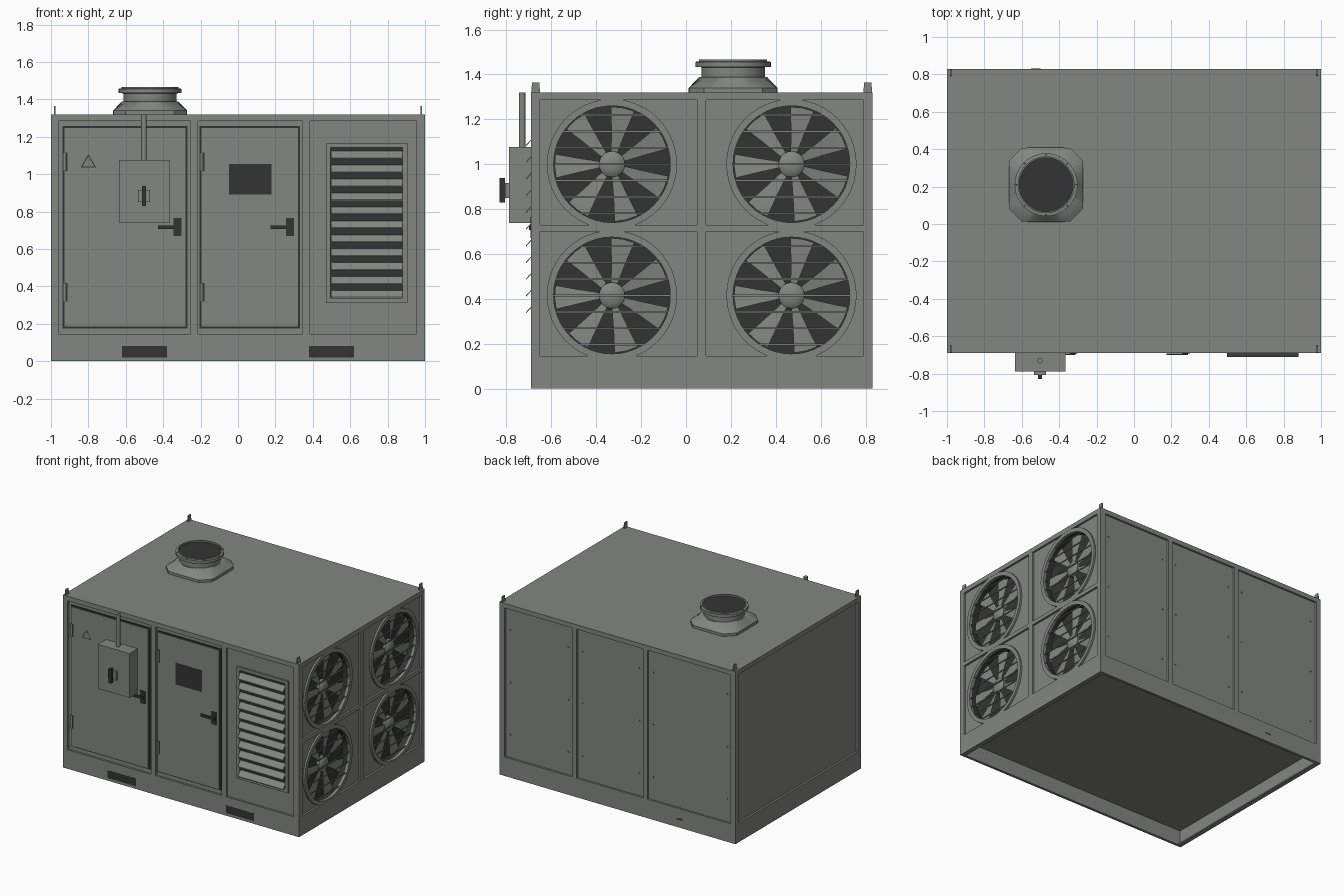
import bpy, bmesh, math
from mathutils import Matrix, Vector

if "Cube" in bpy.data.objects:
    bpy.data.objects.remove(bpy.data.objects["Cube"])


def material(name, rgb):
    m = bpy.data.materials.new(name)
    m.diffuse_color = (*rgb, 1)
    m.use_nodes = True
    m.node_tree.nodes["Principled BSDF"].inputs["Base Color"].default_value = m.diffuse_color
    return m


GREY = material("grey_paint", (0.225, 0.238, 0.22))
DARK = material("dark_grey", (0.034, 0.034, 0.034))


def finish(name, bm, mat, smooth=False):
    me = bpy.data.meshes.new(name)
    bm.to_mesh(me)
    bm.free()
    me.materials.append(mat)
    ob = bpy.data.objects.new(name, me)
    bpy.context.collection.objects.link(ob)
    if smooth:
        bpy.ops.object.select_all(action='DESELECT')
        ob.select_set(True)
        bpy.context.view_layer.objects.active = ob
        bpy.ops.object.shade_smooth_by_angle(angle=math.radians(35))
    return ob


def boxes(name, mat, *spans):
    """Boxes given as (x0, x1, y0, y1, z0, z1)."""
    bm = bmesh.new()
    for x0, x1, y0, y1, z0, z1 in spans:
        m = Matrix.Translation(((x0 + x1) / 2, (y0 + y1) / 2, (z0 + z1) / 2))
        bmesh.ops.create_cube(bm, size=1, matrix=m @ Matrix.Diagonal((x1 - x0, y1 - y0, z1 - z0, 1)))
    return finish(name, bm, mat)


def cylinders(name, mat, axis, r, depth, centres, n=32):
    rot = Vector((0, 0, 1)).rotation_difference(Vector(axis)).to_matrix().to_4x4()
    bm = bmesh.new()
    for c in centres:
        bmesh.ops.create_cone(bm, cap_ends=True, segments=n, radius1=r, radius2=r, depth=depth,
                              matrix=Matrix.Translation(c) @ rot)
    return finish(name, bm, mat, True)


def lathe(name, mat, profile, centre, axis='Z', n=48, closed=False):
    """Spin (radius, height) points about an axis."""
    bm = bmesh.new()
    rings = []
    for i in range(n):
        a = 2 * math.pi * i / n
        c, s = math.cos(a), math.sin(a)
        rings.append([bm.verts.new(Vector(centre) + Vector((r * c, r * s, h) if axis == 'Z' else (h, r * c, r * s)))
                      for r, h in profile])
    k = len(profile)
    for i in range(n):
        p, q = rings[i], rings[(i + 1) % n]
        for j in range(k if closed else k - 1):
            bm.faces.new((p[j], q[j], q[(j + 1) % k], p[(j + 1) % k]))
    bmesh.ops.remove_doubles(bm, verts=bm.verts, dist=1e-5)
    bmesh.ops.recalc_face_normals(bm, faces=bm.faces)
    return finish(name, bm, mat, True)


F, B = -0.69, 0.83             # front and back planes
T = 0.015                      # panel recess
Z0, Z1 = 0.145, 1.285          # panel bottom and top
FANS = [(y, z) for y in (-0.33, 0.47) for z in (0.415, 1.0)]

# Housing core with round fan openings
core = boxes("housing", GREY, (-1 + T, 1 - T, F + T, B - T, 0.125, 1.3))
cutter = cylinders("fan_cutter", GREY, (1, 0, 0), 0.262, 0.16, [(1, y, z) for y, z in FANS], 48)
mod = core.modifiers.new("fan_openings", 'BOOLEAN')
mod.operation, mod.solver, mod.object = 'DIFFERENCE', 'EXACT', cutter
bpy.context.view_layer.objects.active = core
bpy.ops.object.modifier_apply(modifier=mod.name)
bpy.data.objects.remove(cutter)

# Base skirt with side flanges, floor and roof
W = 0.02
boxes("base_frame", GREY, (-1, 1, F, F + W, 0, Z0), (-1, 1, B - W, B, 0, Z0),
      (-1, -1 + W, F + W, B - W, 0, Z0), (1 - W, 1, F + W, B - W, 0, Z0),
      (-1 + W, -0.965, F + W, B - W, 0, 0.01), (0.965, 1 - W, F + W, B - W, 0, 0.01))
boxes("floor_pan", GREY, (-1 + W, 1 - W, F + W, B - W, 0.115, 0.124))
boxes("roof", GREY, (-1, 1, F, B, Z1, 1.32))

# Corner posts and dividers on each side
columns = [(-1, -0.96), (-0.255, -0.215), (0.345, 0.385), (0.955, 1)]
posts = []
for a, b in columns:
    posts += [(a, b, F, F + T, Z0, Z1), (a, b, B - T, B, Z0, Z1)]
for s in (-1, 1):
    x0, x1 = sorted((s, s * (1 - T)))
    posts += [(x0, x1, F + T, -0.65, Z0, Z1), (x0, x1, 0.79, B - T, Z0, Z1)]
posts += [(1 - T, 1, 0.05, 0.09, Z0, Z1), (1 - T, 1, -0.65, 0.05, 0.70, 0.73),
          (1 - T, 1, 0.09, 0.79, 0.70, 0.73)]
boxes("posts", GREY, *posts)

# Rear panel bolts
cylinders("panel_bolts", GREY, (0, 1, 0), 0.006, 0.008,
          [(x, B - T + 0.002, z) for a, b in ((-0.96, -0.255), (-0.215, 0.345), (0.385, 0.955))
           for x in (a + 0.04, b - 0.04) for z in (0.32, 0.72, 1.12)], 8)
boxes("drain_slot", DARK, (-0.55, -0.5, B - 0.002, B + 0.0005, 0.058, 0.07))

# Doors with dark gaps, hinges and latches
for tag, x0, x1 in (("left", -0.938, -0.27), ("right", -0.205, 0.332)):
    boxes(tag + "_door_gap", DARK, (x0, x1, F + 0.009, F + T, 0.175, 1.257))
    boxes(tag + "_door", GREY, (x0 + 0.01, x1 - 0.01, F + 0.003, F + T, 0.185, 1.247))
    for z in (0.32, 1.02):
        boxes(tag + "_hinge_seam", DARK, (x0 + 0.002, x0 + 0.026, F + 0.001, F + 0.01, z - 0.002, z + 0.097))
        boxes(tag + "_hinge", GREY, (x0 + 0.004, x0 + 0.016, F, F + 0.01, z, z + 0.095))
    e = x1 - 0.033
    boxes(tag + "_latch", DARK, (e - 0.042, e, F - 0.003, F + 0.005, 0.67, 0.765),
          (e - 0.125, e - 0.01, F - 0.01, F - 0.002, 0.706, 0.726))
boxes("display", DARK, (-0.048, 0.178, F, F + 0.004, 0.89, 1.053))

# Warning triangle outline
bm = bmesh.new()
rings = [[bm.verts.new((-0.8, F + 0.002, 1.06 + r * math.sin(a)) if abs(math.cos(a)) < 1e-6 else
                       (-0.8 + r * math.cos(a), F + 0.002, 1.06 + r * math.sin(a)))
          for a in (math.radians(90 + 120 * i) for i in range(3))] for r in (0.047, 0.036)]
for i in range(3):
    j = (i + 1) % 3
    bm.faces.new((rings[0][i], rings[0][j], rings[1][j], rings[1][i]))
finish("warning_triangle", bm, DARK)

# Fork pockets
boxes("fork_pockets", DARK, *[(x - 0.12, x + 0.12, F - 0.0005, F + 0.004, 0.02, 0.08) for x in (-0.5, 0.5)])

# Louvred vent
boxes("vent_frame", GREY, (0.47, 0.495, F, F + T, 0.31, 1.165), (0.88, 0.905, F, F + T, 0.31, 1.165),
      (0.495, 0.88, F, F + T, 0.31, 0.338), (0.495, 0.88, F, F + T, 1.142, 1.165))
boxes("vent_back", DARK, (0.495, 0.88, F + 0.011, F + T, 0.338, 1.142))
bm = bmesh.new()
for i in range(11):
    z = 0.342 + i * 0.0745
    lo, hi = (F - 0.022, z), (F + 0.012, z + 0.037)
    prof = [lo, hi, (hi[0], hi[1] - 0.006), (lo[0], lo[1] - 0.006)]
    ends = [[bm.verts.new((x, y, h)) for y, h in prof] for x in (0.497, 0.88)]
    bm.faces.new(ends[0])
    bm.faces.new(ends[1][::-1])
    for j in range(4):
        k = (j + 1) % 4
        bm.faces.new((ends[0][j], ends[1][j], ends[1][k], ends[0][k]))
bmesh.ops.recalc_face_normals(bm, faces=bm.faces)
finish("vent_slats", bm, GREY)

# Switch box with conduit and rotary handle
boxes("switch_box", GREY, (-0.635, -0.367, -0.788, F, 0.738, 1.077))
cylinders("conduit", GREY, (0, 0, 1), 0.015, 0.245, [(-0.503, -0.73, 1.1975)], 16)
boxes("switch_plate", GREY, (-0.535, -0.47, -0.807, -0.788, 0.85, 0.916))
boxes("switch_handle", DARK, (-0.514, -0.492, -0.83, -0.807, 0.83, 0.938))

# Lifting lugs: tapered plates at the corners
bm = bmesh.new()
for x in (-0.98, 0.98):
    for y in (F + 0.02, B - 0.02):
        res = bmesh.ops.create_cube(bm, size=1, matrix=Matrix.Translation((x, y, 1.341))
                                    @ Matrix.Diagonal((0.008, 0.04, 0.046, 1)))
        for v in res["verts"]:
            if v.co.z > 1.35:
                v.co.y = y + (v.co.y - y) * 0.8
finish("lifting_lugs", bm, GREY)

# Outlet: chamfered square base blending into a round neck with a flange
C = (-0.47, 0.21)
N, H, CH = 48, 0.198, 0.326
bm = bmesh.new()
levels = [[], [], []]
for i in range(N):
    a = 2 * math.pi * (i + 0.5) / N
    c, s = math.cos(a), math.sin(a)
    r = min(H / max(abs(c), abs(s)), CH / (abs(c) + abs(s)))
    for ring, (rad, z) in zip(levels, ((r, 1.318), (r, 1.34), (0.152, 1.388))):
        ring.append(bm.verts.new((C[0] + rad * c, C[1] + rad * s, z)))
for lo, hi in zip(levels, levels[1:]):
    for i in range(N):
        j = (i + 1) % N
        bm.faces.new((lo[i], lo[j], hi[j], hi[i]))
bm.faces.new(levels[-1])
finish("outlet_base", bm, GREY, True)
lathe("outlet_neck", GREY, [(0.142, 1.37), (0.142, 1.432), (0.168, 1.434), (0.168, 1.456),
                            (0.152, 1.458), (0.152, 1.467), (0.144, 1.467), (0.144, 1.44)], (*C, 0))
cylinders("outlet_opening", DARK, (0, 0, 1), 0.1442, 0.01, [(*C, 1.45)], 48)
cylinders("flange_bolts", DARK, (0, 0, 1), 0.005, 0.005,
          [(C[0] + 0.16 * math.cos(i * math.pi / 4), C[1] + 0.16 * math.sin(i * math.pi / 4), 1.456)
           for i in range(8)], 8)

# Fans: shroud ring, dark well, hub, blades and guard bars
for n, (y, z) in enumerate(FANS, 1):
    lathe(f"fan_shroud_{n}", GREY, [(0.26, 0.98), (0.26, 0.999), (0.29, 0.999), (0.29, 0.98)],
          (0, y, z), 'X', closed=True)
    lathe(f"fan_well_{n}", DARK, [(0.2605, 0.984), (0.2605, 0.935), (0, 0.935)], (0, y, z), 'X')
    lathe(f"fan_hub_{n}", GREY, [(0.058, 0.935), (0.058, 0.955), (0.045, 0.965), (0.025, 0.971), (0, 0.973)],
          (0, y, z), 'X', 24)
    bm = bmesh.new()
    for i in range(7):
        mid = 79 + i * 360 / 7
        grid = []
        for r, half in ((0.05, 15), (0.155, 12), (0.256, 12)):
            grid.append([bm.verts.new((0.95 + 0.004 * s, y + r * math.cos(math.radians(mid + s * half)),
                                       z + r * math.sin(math.radians(mid + s * half)))) for s in (-1, 0, 1)])
        for a, b in zip(grid, grid[1:]):
            for j in (0, 1):
                bm.faces.new((a[j], b[j], b[j + 1], a[j + 1]))
    finish(f"fan_blades_{n}", bm, GREY, True)
    bars = []
    for i in range(-3, 4):
        w = math.sqrt(0.262 ** 2 - (i * 0.073) ** 2)
        bars.append((0.985, 0.991, y - w, y + w, z + i * 0.073 - 0.004, z + i * 0.073 + 0.004))
    boxes(f"fan_guard_{n}", GREY, *bars)
